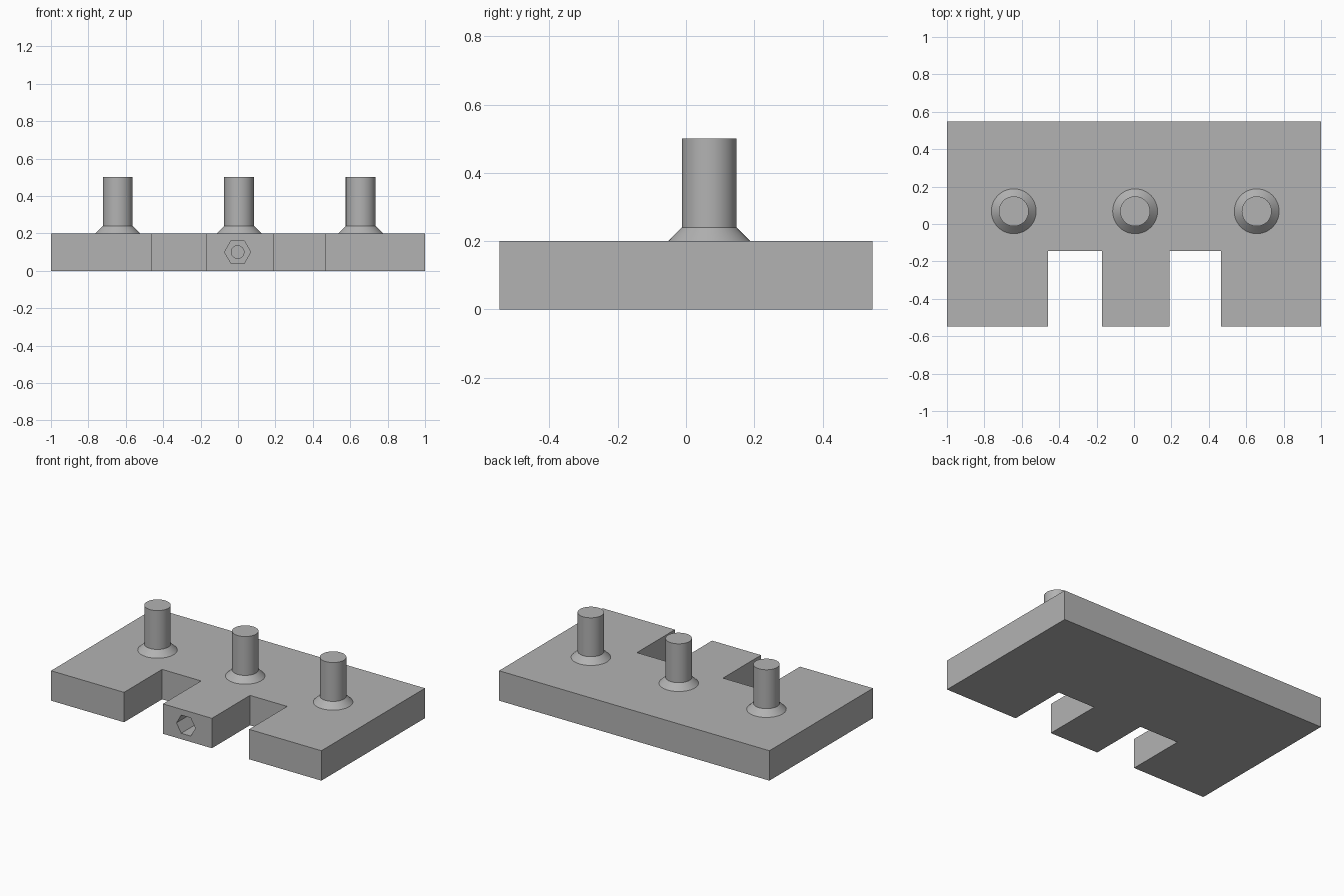
import bpy, bmesh, math
from mathutils import Matrix

if "Cube" in bpy.data.objects:
    bpy.data.objects.remove(bpy.data.objects["Cube"])

grey = bpy.data.materials.new("light grey")
grey.use_nodes = True
grey.diffuse_color = (0.45, 0.45, 0.45, 1)
grey.node_tree.nodes["Principled BSDF"].inputs["Base Color"].default_value = grey.diffuse_color

HEIGHT, HALF_Y, NOTCH_Y = 0.2, 0.547, -0.145


def make_object(name, bm):
    mesh = bpy.data.meshes.new(name)
    bmesh.ops.recalc_face_normals(bm, faces=bm.faces)
    bm.to_mesh(mesh)
    bm.free()
    mesh.materials.append(grey)
    obj = bpy.data.objects.new(name, mesh)
    bpy.context.collection.objects.link(obj)
    return obj


def activate(obj):
    bpy.ops.object.select_all(action='DESELECT')
    obj.select_set(True)
    bpy.context.view_layer.objects.active = obj


# Base plate: outline with two front notches, extruded upward
outline = [(-1, HALF_Y), (-1, -HALF_Y)]
for left, right in ((-0.46, -0.172), (0.19, 0.465)):
    outline += [(left, -HALF_Y), (left, NOTCH_Y), (right, NOTCH_Y), (right, -HALF_Y)]
outline += [(1, -HALF_Y), (1, HALF_Y)]
bm = bmesh.new()
face = bm.faces.new([bm.verts.new((x, y, 0)) for x, y in outline])
top = bmesh.ops.extrude_face_region(bm, geom=[face])["geom"]
bmesh.ops.translate(bm, vec=(0, 0, HEIGHT),
                    verts=[g for g in top if isinstance(g, bmesh.types.BMVert)])
plate = make_object("base_plate", bm)

# Hexagonal socket with a narrower round bore, cut into the middle tab
for name, sides, radius, depth in (("hex_socket", 6, 0.07, 0.16),
                                   ("round_bore", 32, 0.034, 0.3)):
    bm = bmesh.new()
    bmesh.ops.create_cone(bm, cap_ends=True, segments=sides, radius1=radius,
                          radius2=radius, depth=2 * depth)
    if sides == 6:  # keep corners pointing sideways
        first = max(bm.verts, key=lambda v: v.co.x)
        turn = -math.atan2(first.co.y, first.co.x)
        bmesh.ops.rotate(bm, verts=bm.verts, matrix=Matrix.Rotation(turn, 3, 'Z'))
    bmesh.ops.rotate(bm, verts=bm.verts, matrix=Matrix.Rotation(math.pi / 2, 3, 'X'))
    bmesh.ops.translate(bm, verts=bm.verts, vec=(-0.002, -HALF_Y, HEIGHT / 2))
    cutter = make_object(name + "_cutter", bm)
    cutter.hide_render = True
    activate(plate)
    cut = plate.modifiers.new(name, 'BOOLEAN')
    cut.operation = 'DIFFERENCE'
    cut.solver = 'EXACT'
    cut.object = cutter
    bpy.ops.object.modifier_apply(modifier=cut.name)
    bpy.data.objects.remove(cutter)
bpy.ops.object.shade_smooth_by_angle(angle=math.radians(30))

# Posts: lathed profile with a flared foot
profile = [(0.12, HEIGHT), (0.08, 0.24), (0.08, 0.5), (0, 0.5)]
for name, x in (("right_post", -0.643), ("middle_post", 0.006), ("left_post", 0.656)):
    bm = bmesh.new()
    points = [bm.verts.new((r, 0, z)) for r, z in profile]
    edges = [bm.edges.new(pair) for pair in zip(points, points[1:])]
    bmesh.ops.spin(bm, geom=points + edges, cent=(0, 0, 0), axis=(0, 0, 1),
                   angle=math.tau, steps=48, use_merge=True)
    bmesh.ops.remove_doubles(bm, verts=bm.verts, dist=0.0001)
    post = make_object(name, bm)
    post.location = (x, 0.068, 0)
    activate(post)
    bpy.ops.object.shade_smooth_by_angle(angle=math.radians(30))
